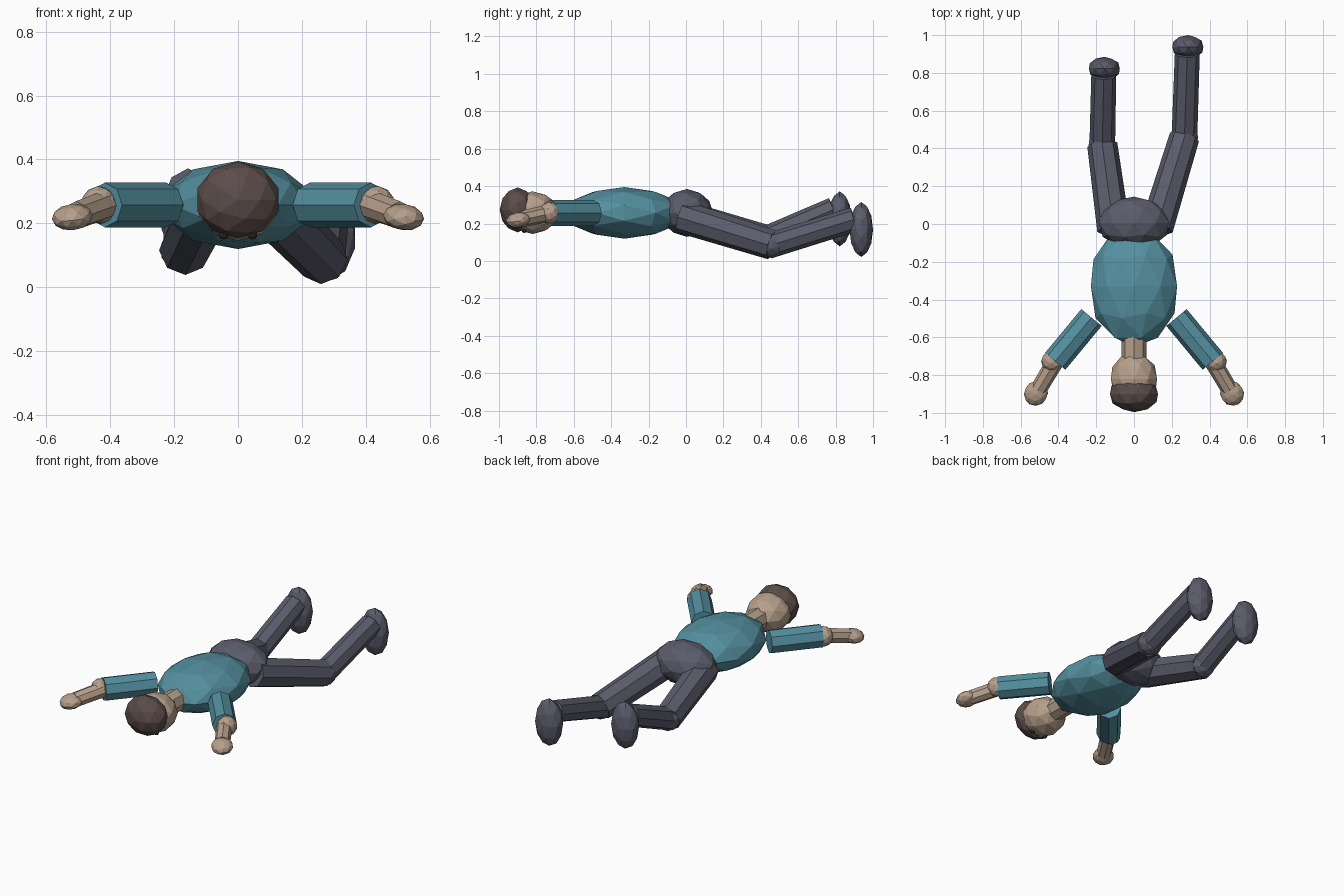
import bpy, bmesh
from mathutils import Vector, Matrix

cube = bpy.data.objects.get("Cube")
if cube:
    bpy.data.objects.remove(cube, do_unlink=True)


def material(name, rgb):
    mat = bpy.data.materials.new(name)
    mat.use_nodes = True
    mat.diffuse_color = (*rgb, 1)
    mat.node_tree.nodes["Principled BSDF"].inputs["Base Color"].default_value = (*rgb, 1)
    return mat


SHIRT = material("teal_shirt", (0.09, 0.28, 0.35))
SKIN = material("tan_skin", (0.47, 0.35, 0.26))
HAIR = material("brown_hair", (0.105, 0.073, 0.068))
PANTS = material("slate_trousers", (0.105, 0.108, 0.148))
EYE = material("dark_eyes", (0.03, 0.02, 0.018))


def add_object(name, bm, mat, centre, axis):
    """Turn local z onto the axis, keeping local y as close to up as possible."""
    turn = Vector(axis).to_track_quat('Z', 'Y').to_matrix().to_4x4()
    bm.transform(Matrix.Translation(centre) @ turn)
    mesh = bpy.data.meshes.new(name)
    bm.to_mesh(mesh)
    bm.free()
    mesh.materials.append(mat)
    obj = bpy.data.objects.new(name, mesh)
    bpy.context.collection.objects.link(obj)
    return obj


def ball(name, centre, radii, mat, axis=(0, -1, 0), detail=2):
    """Faceted ellipsoid; radii are sideways, upward and along the axis."""
    bm = bmesh.new()
    bmesh.ops.create_icosphere(bm, subdivisions=detail, radius=1)
    reach = [max(abs(v.co[i]) for v in bm.verts) for i in range(3)]
    for v in bm.verts:
        v.co = [v.co[i] * radii[i] / reach[i] for i in range(3)]
    return add_object(name, bm, mat, Vector(centre), axis)


def limb(name, start, end, r1, r2, mat):
    """Eight-sided tube between two joints."""
    start, end = Vector(start), Vector(end)
    bm = bmesh.new()
    bmesh.ops.create_cone(bm, cap_ends=True, segments=8, radius1=r1, radius2=r2,
                          depth=(end - start).length)
    return add_object(name, bm, mat, (start + end) / 2, end - start)


# Trunk
ball("torso", (0, -0.33, 0.257), (0.228, 0.138, 0.32), SHIRT)
ball("pelvis", (0, 0.005, 0.257), (0.185, 0.128, 0.14), PANTS)

# Head
limb("neck", (0, -0.58, 0.257), (0, -0.73, 0.257), 0.066, 0.066, SKIN)
ball("head", (0, -0.82, 0.258), (0.122, 0.114, 0.14), SKIN)
ball("hair", (0, -0.9, 0.273), (0.127, 0.12, 0.096), HAIR)

for side, s in (("left", 1), ("right", -1)):
    ball(side + "_eye", (s * 0.045, -0.865, 0.163), (0.014, 0.014, 0.014), EYE)

    # Arms, mirrored
    elbow = Vector((s * 0.417, -0.727, 0.257))
    wrist = Vector((s * 0.505, -0.875, 0.225))
    limb(side + "_upper_arm", (s * 0.225, -0.495, 0.257), elbow, 0.07, 0.07, SHIRT)
    ball(side + "_elbow", elbow + Vector((s * 0.018, -0.002, 0)),
         (0.055, 0.06, 0.055), SKIN, wrist - elbow)
    limb(side + "_forearm", elbow, wrist, 0.046, 0.044, SKIN)
    ball(side + "_hand", (s * 0.519, -0.897, 0.219), (0.06, 0.041, 0.068),
         SKIN, wrist - elbow)

# Legs, each in its own pose: hip, knee, ankle, foot centre
poses = {
    "left": ((0.12, -0.02, 0.235), (0.267, 0.46, 0.086), (0.282, 0.9, 0.222), (0.285, 0.937, 0.168)),
    "right": ((-0.107, -0.03, 0.24), (-0.168, 0.42, 0.115), (-0.16, 0.79, 0.275), (-0.157, 0.822, 0.225)),
}
for side, (hip, knee, ankle, foot) in poses.items():
    limb(side + "_thigh", hip, knee, 0.088, 0.08, PANTS)
    ball(side + "_knee", knee, (0.072, 0.072, 0.072), PANTS)
    limb(side + "_shin", knee, ankle, 0.068, 0.066, PANTS)
    ball(side + "_foot", foot, (0.082, 0.147, 0.063), PANTS)
